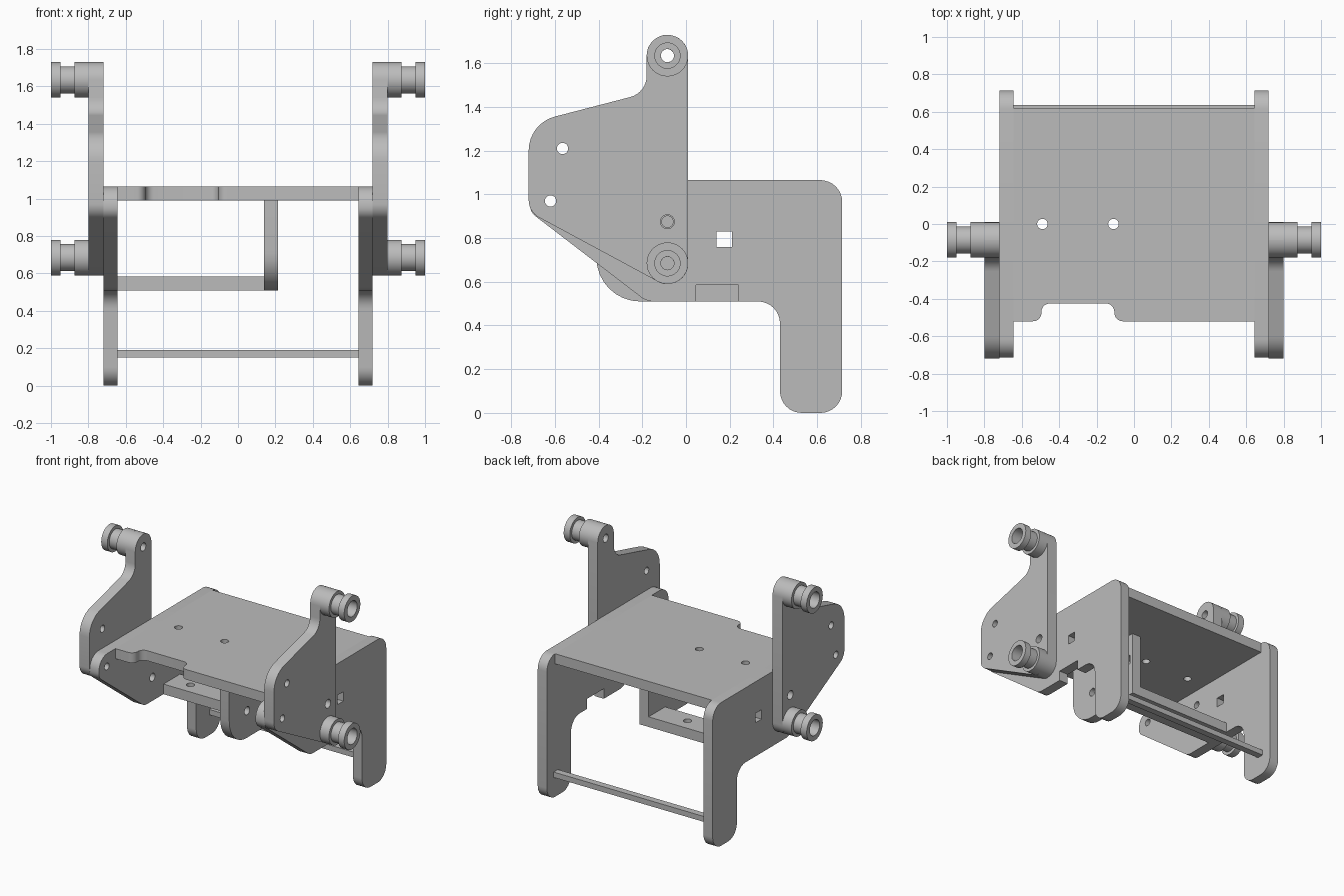
import bpy, bmesh, math
from mathutils import Matrix, Vector

cube = bpy.data.objects.get("Cube")
if cube:
    bpy.data.objects.remove(cube, do_unlink=True)

grey = bpy.data.materials.new("plain grey")
grey.use_nodes = True
grey.diffuse_color = (0.5, 0.5, 0.5, 1)
grey.node_tree.nodes["Principled BSDF"].inputs["Base Color"].default_value = (0.5, 0.5, 0.5, 1)

# Local outline axes (u, v, thickness) become (y, z, x) for upright plates
UPRIGHT = Matrix(((0, 0, 1, 0), (1, 0, 0, 0), (0, 1, 0, 0), (0, 0, 0, 1)))
FLAT = Matrix.Identity(4)


def rounded(corners, steps=8):
    """Outline from (u, v, radius) corners, each rounded by a tangent arc."""
    out = []
    for i, (u, v, r) in enumerate(corners):
        p = Vector((u, v))
        if not r:
            out.append(p)
            continue
        a = (Vector(corners[i - 1][:2]) - p).normalized()
        b = (Vector(corners[(i + 1) % len(corners)][:2]) - p).normalized()
        half = a.angle(b) / 2
        centre = p + (a + b).normalized() * (r / math.sin(half))
        start = p + a * (r / math.tan(half)) - centre
        end = p + b * (r / math.tan(half)) - centre
        sweep = math.atan2(start.x * end.y - start.y * end.x, start.dot(end))
        for k in range(steps + 1):
            out.append(centre + Matrix.Rotation(sweep * k / steps, 2) @ start)
    return out


def circle(u, v, r, n=24):
    return [Vector((u + r * math.cos(math.tau * k / n), v + r * math.sin(math.tau * k / n)))
            for k in range(n)]


def rect(u0, u1, v0, v1):
    return [Vector(p) for p in ((u0, v0), (u1, v0), (u1, v1), (u0, v1))]


def finish(ob):
    ob.data.materials.clear()
    ob.data.materials.append(grey)
    bpy.ops.object.select_all(action='DESELECT')
    ob.select_set(True)
    bpy.context.view_layer.objects.active = ob
    bpy.ops.object.shade_smooth_by_angle(angle=math.radians(35))


def plate(name, loops, low, high, axes):
    """Flat sheet with holes, from low to high along its thickness."""
    curve = bpy.data.curves.new(name, 'CURVE')
    curve.dimensions = '2D'
    curve.fill_mode = 'BOTH'
    curve.extrude = (high - low) / 2
    for loop in loops:
        s = curve.splines.new('POLY')
        s.points.add(len(loop) - 1)
        for pt, co in zip(s.points, loop):
            pt.co = (co.x, co.y, 0, 1)
        s.use_cyclic_u = True
    ob = bpy.data.objects.new(name, curve)
    bpy.context.collection.objects.link(ob)
    bpy.ops.object.select_all(action='DESELECT')
    ob.select_set(True)
    bpy.context.view_layer.objects.active = ob
    bpy.ops.object.convert(target='MESH')
    ob = bpy.context.view_layer.objects.active
    bm = bmesh.new()
    bm.from_mesh(ob.data)
    bmesh.ops.remove_doubles(bm, verts=bm.verts, dist=0.0002)
    bmesh.ops.transform(bm, verts=bm.verts,
                        matrix=axes @ Matrix.Translation((0, 0, (low + high) / 2)))
    bmesh.ops.recalc_face_normals(bm, faces=bm.faces)
    bm.to_mesh(ob.data)
    bm.free()
    finish(ob)


def spool(name, side, y, z, n=40):
    """Hollow grooved post turned about the x direction."""
    profile = [(0.8, 0.03), (0.8, 0.095), (0.875, 0.095), (0.875, 0.072), (0.95, 0.072),
               (0.95, 0.095), (1.0, 0.095), (1.0, 0.058), (0.9, 0.058), (0.9, 0.03)]
    bm = bmesh.new()
    rings = [[bm.verts.new((side * x, y + r * math.cos(math.tau * k / n),
                            z + r * math.sin(math.tau * k / n))) for k in range(n)]
             for x, r in profile]
    for i, a in enumerate(rings):
        b = rings[(i + 1) % len(rings)]
        for k in range(n):
            m = (k + 1) % n
            bm.faces.new((a[k], a[m], b[m], b[k]))
    bmesh.ops.recalc_face_normals(bm, faces=bm.faces)
    mesh = bpy.data.meshes.new(name)
    bm.to_mesh(mesh)
    bm.free()
    ob = bpy.data.objects.new(name, mesh)
    bpy.context.collection.objects.link(ob)
    finish(ob)


PIVOT_Y, LOW_Z, HIGH_Z = -0.085, 0.685, 1.635

# Inner side plate with rear leg and shelf notch
side_outline = rounded([
    (0.715, 0, 0.1), (0.715, 1.065, 0.1), (-0.715, 1.065, 0.1), (-0.715, 0.92, 0.07),
    (-0.18, 0.51, 0.1), (0.045, 0.51, 0), (0.045, 0.585, 0), (0.24, 0.585, 0),
    (0.24, 0.51, 0), (0.43, 0.51, 0.1), (0.43, 0, 0.1)])
window = rect(0.14, 0.21, 0.76, 0.83)
side_holes = [circle(-0.62, 0.97, 0.026), circle(PIVOT_Y, LOW_Z, 0.03),
              circle(PIVOT_Y, 0.875, 0.026), window]

# Outer arm plate rising to the upper post
arm_outline = rounded([
    (0.01, LOW_Z - 0.095, 0.094), (0.01, HIGH_Z + 0.095, 0.0945),
    (-0.18, HIGH_Z + 0.095, 0.0945), (-0.18, 1.465, 0.1), (-0.72, 1.325, 0.16),
    (-0.72, 0.92, 0.09), (-0.108, 0.59, 0.06)])
arm_holes = [circle(-0.565, 1.21, 0.026), circle(-0.62, 0.97, 0.026),
             circle(PIVOT_Y, 0.875, 0.032), circle(PIVOT_Y, LOW_Z, 0.03),
             circle(PIVOT_Y, HIGH_Z, 0.03)]

for side, word in ((1, "left"), (-1, "right")):
    low, high = sorted((side * 0.645, side * 0.72))
    plate(word + "_side_plate", [side_outline] + side_holes, low, high, UPRIGHT)
    low, high = sorted((side * 0.72, side * 0.8))
    plate(word + "_arm_plate", [arm_outline] + arm_holes, low, high, UPRIGHT)
    spool(word + "_lower_post", side, PIVOT_Y, LOW_Z)
    spool(word + "_upper_post", side, PIVOT_Y, HIGH_Z)

# Top deck with front recess and two bolt holes
deck = rounded([
    (-0.645, -0.52, 0), (-0.495, -0.52, 0.045), (-0.495, -0.425, 0.045),
    (-0.105, -0.425, 0.045), (-0.105, -0.52, 0.045), (0.645, -0.52, 0),
    (0.645, 0.62, 0), (-0.645, 0.62, 0)])
plate("top_deck", [deck, circle(-0.49, 0, 0.028), circle(-0.11, 0, 0.028)],
      0.99, 1.065, FLAT)

# Hanging centre plate with rounded front
centre_plate = rounded([
    (0.24, 0.51, 0), (0.24, 0.99, 0), (-0.41, 0.99, 0), (-0.41, 0.51, 0.2)])
plate("centre_plate", [centre_plate, circle(-0.2, 0.71, 0.03), window],
      0.14, 0.215, UPRIGHT)

# Lower shelf reaching into the right side notch
plate("lower_shelf", [rect(-0.72, 0.14, 0.045, 0.24),
                      circle(-0.49, 0.14, 0.028), circle(-0.11, 0.14, 0.028)],
      0.51, 0.585, FLAT)

# Rear tie bar between the legs
plate("rear_tie_bar", [rect(-0.645, 0.645, 0.585, 0.635)], 0.15, 0.19, FLAT)
